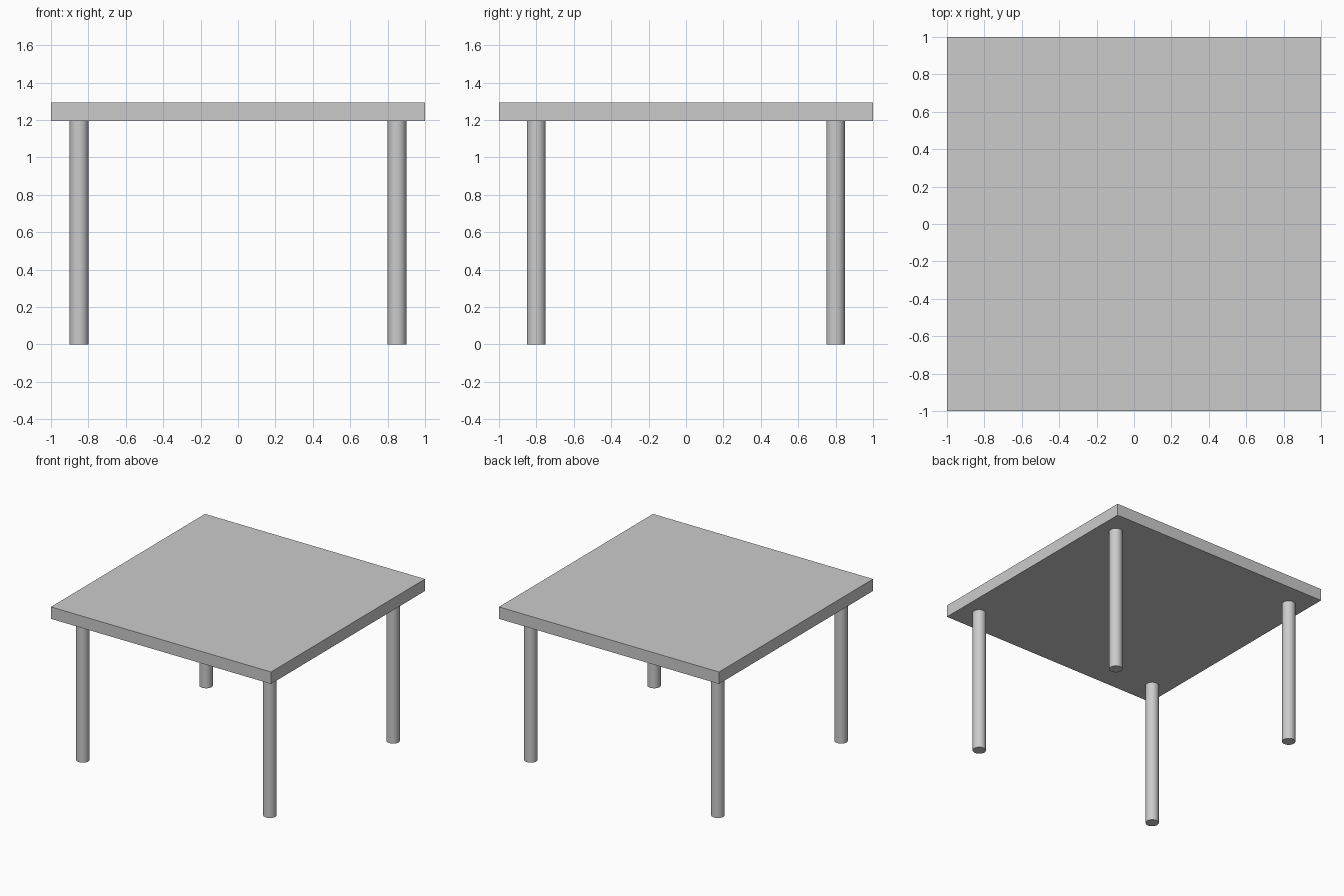
import bpy
import math

if "Cube" in bpy.data.objects:
    bpy.data.objects.remove(bpy.data.objects["Cube"])

TOP_BOTTOM, TOP_HEIGHT = 1.195, 1.293
LEG_X, LEG_Y, LEG_RADIUS = 0.85, 0.80, 0.05

# Square table top
thickness = TOP_HEIGHT - TOP_BOTTOM
bpy.ops.mesh.primitive_cube_add(size=1, location=(0, 0, TOP_BOTTOM + thickness / 2))
top = bpy.context.object
top.name = "table_top"
top.scale = (2, 2, thickness)
bpy.ops.object.transform_apply(location=False, rotation=False, scale=True)


# Round legs, one near each corner
def add_leg(name, x, y):
    bpy.ops.mesh.primitive_cylinder_add(
        vertices=32, radius=LEG_RADIUS, depth=TOP_BOTTOM,
        location=(x, y, TOP_BOTTOM / 2))
    bpy.context.object.name = name
    bpy.ops.object.shade_smooth_by_angle(angle=math.radians(30))


for depth_name, sy in (("front", -1), ("back", 1)):
    for side_name, sx in (("left", -1), ("right", 1)):
        add_leg(f"{depth_name}_{side_name}_leg", sx * LEG_X, sy * LEG_Y)
